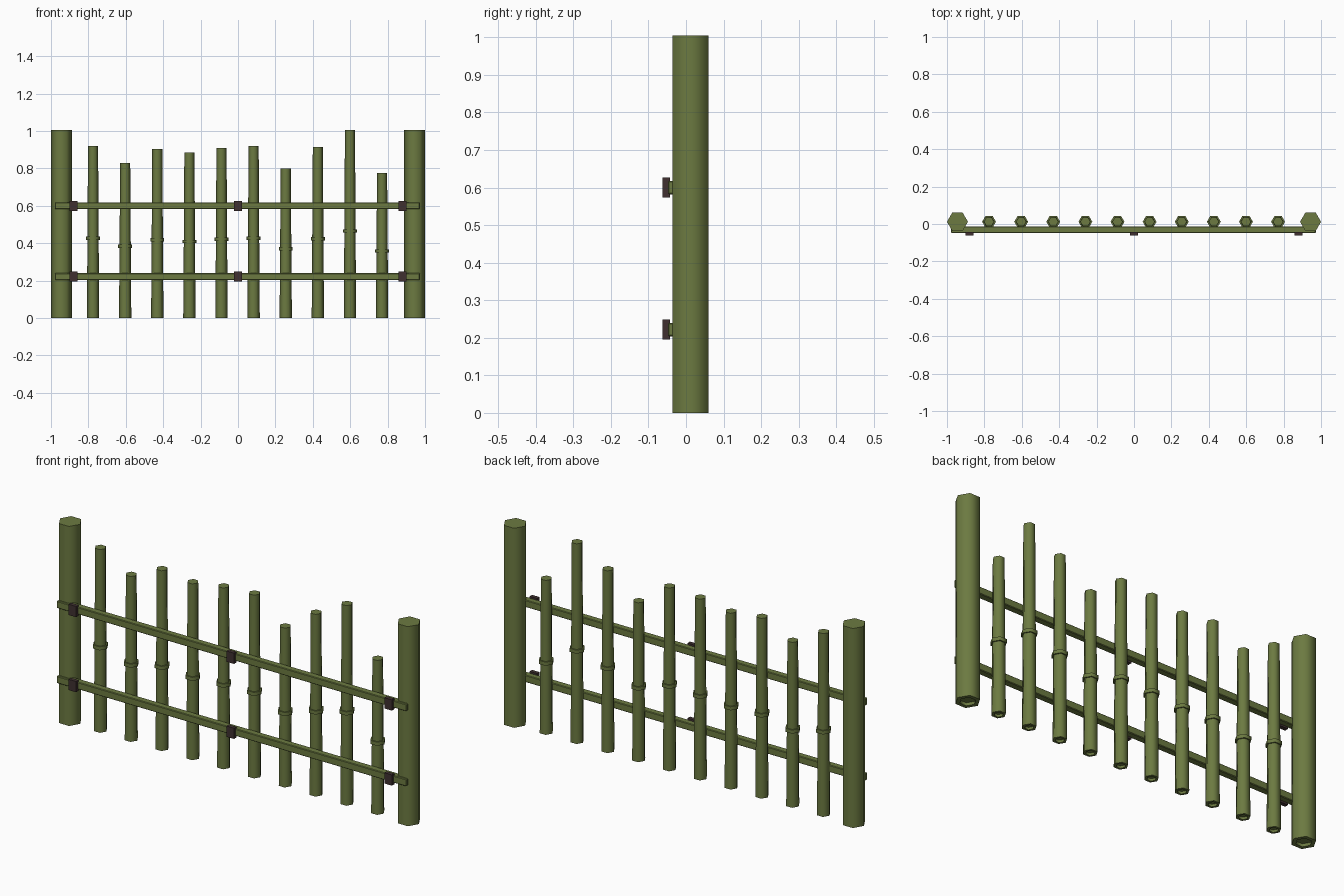
import bpy, bmesh, math

if "Cube" in bpy.data.objects:
    bpy.data.objects.remove(bpy.data.objects["Cube"])


def make_material(name, rgb):
    mat = bpy.data.materials.new(name)
    mat.use_nodes = True
    color = (*rgb, 1)
    mat.diffuse_color = color
    mat.node_tree.nodes["Principled BSDF"].inputs["Base Color"].default_value = color
    return mat


GREEN = make_material("bamboo green", (0.15, 0.195, 0.053))
BROWN = make_material("dark brown binding", (0.05, 0.03, 0.03))
ROW_Y = 0.012
SIDES = 6


def finish(bm, name, mat, location):
    bmesh.ops.recalc_face_normals(bm, faces=bm.faces)
    mesh = bpy.data.meshes.new(name)
    bm.to_mesh(mesh)
    bm.free()
    mesh.materials.append(mat)
    obj = bpy.data.objects.new(name, mesh)
    obj.location = location
    bpy.context.collection.objects.link(obj)
    return obj


def cane(name, x, profile):
    """Six-sided stalk through (radius, height) rings, capped at both ends."""
    bm = bmesh.new()
    rings = []
    for r, z in profile:
        angles = [math.tau * i / SIDES for i in range(SIDES)]
        rings.append([bm.verts.new((r * math.cos(a), r * math.sin(a), z)) for a in angles])
    for low, high in zip(rings, rings[1:]):
        for i in range(SIDES):
            j = (i + 1) % SIDES
            bm.faces.new((low[i], low[j], high[j], high[i]))
    bm.faces.new(rings[0])
    bm.faces.new(rings[-1])
    obj = finish(bm, name, GREEN, (x, ROW_Y, 0))
    bpy.ops.object.select_all(action="DESELECT")
    obj.select_set(True)
    bpy.context.view_layer.objects.active = obj
    bpy.ops.object.shade_smooth_by_angle(angle=math.radians(65))


def box(name, mat, center, size):
    bm = bmesh.new()
    bmesh.ops.create_cube(bm, size=1)
    bmesh.ops.scale(bm, vec=size, verts=bm.verts)
    return finish(bm, name, mat, center)


# End posts, hollowed at the foot
for side, x in (("right", -0.944), ("left", 0.944)):
    r = 0.056
    cane(side + "_post", x, [(r * 0.65, 0.015), (r * 0.65, 0), (r, 0), (r, 1.005)])

# Tapered pickets with a raised node a little below the middle
heights = [0.92, 0.83, 0.905, 0.885, 0.91, 0.92, 0.80, 0.915, 1.005, 0.775]
for i, h in enumerate(heights):
    node, half = h * 0.463, 0.009
    cane(f"picket_{i + 1}", -0.775 + i * 0.1717, [
        (0.021, 0.012), (0.021, 0), (0.033, 0),
        (0.030, node - half), (0.037, node - half),
        (0.037, node + half), (0.030, node + half), (0.027, h)])

# Rails and the bindings that hold them
for level, z in (("lower", 0.222), ("upper", 0.60)):
    rail = box(level + "_rail", GREEN, (-0.003, -0.031, z), (1.95, 0.034, 0.036))
    bevel = rail.modifiers.new("soft edges", "BEVEL")
    bevel.width = 0.003
    bevel.segments = 1
    for place, x in (("right", -0.88), ("middle", 0), ("left", 0.88)):
        box(f"{level}_{place}_binding", BROWN, (x, -0.052, z), (0.042, 0.02, 0.054))
